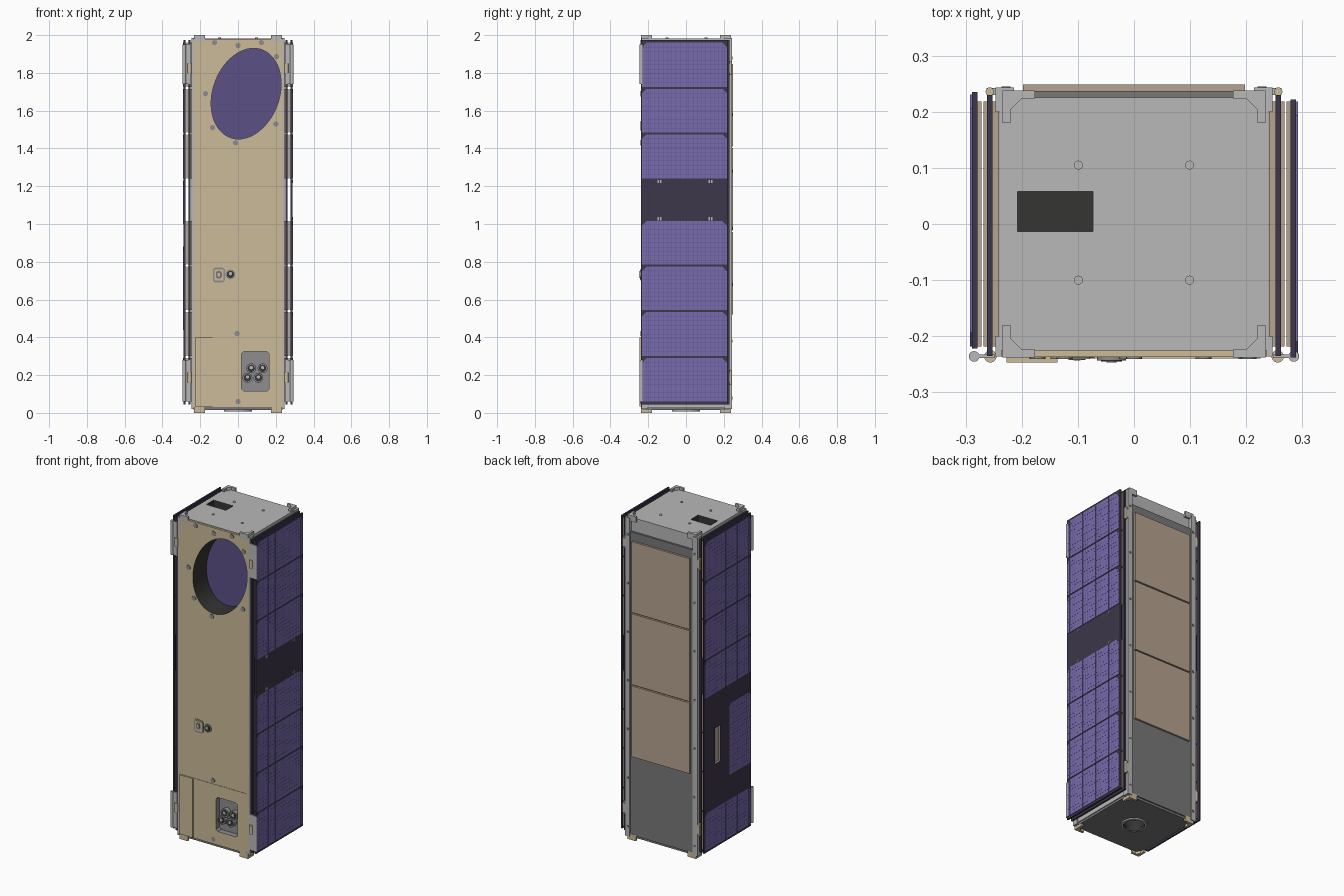
import bpy, bmesh, math

if "Cube" in bpy.data.objects:
    bpy.data.objects.remove(bpy.data.objects["Cube"])


def material(name, r, g, b):
    m = bpy.data.materials.new(name)
    m.diffuse_color = (r, g, b, 1)
    m.use_nodes = True
    m.node_tree.nodes["Principled BSDF"].inputs["Base Color"].default_value = m.diffuse_color
    return m


GOLD = material("gold_coating", 0.60, 0.50, 0.32)
TAN = material("tan_film", 0.47, 0.37, 0.28)
GREY = material("light_metal", 0.48, 0.48, 0.48)
MID = material("mid_metal", 0.27, 0.27, 0.27)
PANEL = material("dark_metal", 0.19, 0.19, 0.19)
DARK = material("dark_cavity", 0.035, 0.035, 0.033)
BOARD = material("panel_board", 0.045, 0.038, 0.068)
CELL = material("solar_cell", 0.19, 0.15, 0.41)
GRID = material("cell_grid", 0.13, 0.10, 0.31)
MIRROR = material("mirror", 0.105, 0.08, 0.235)


def build(name, polys, axis, lo, hi, mat):
    """Extrude 2D outlines along an axis: x->(y,z), y->(x,z), z->(x,y)."""
    place = {"x": lambda u, v, w: (w, u, v),
             "y": lambda u, v, w: (u, w, v),
             "z": lambda u, v, w: (u, v, w)}[axis]
    bm = bmesh.new()
    for pts in polys:
        a = [bm.verts.new(place(u, v, lo)) for u, v in pts]
        b = [bm.verts.new(place(u, v, hi)) for u, v in pts]
        bm.faces.new(a)
        bm.faces.new(b[::-1])
        for i in range(len(a)):
            j = (i + 1) % len(a)
            bm.faces.new((a[i], a[j], b[j], b[i]))
    bmesh.ops.recalc_face_normals(bm, faces=bm.faces[:])
    me = bpy.data.meshes.new(name)
    bm.to_mesh(me)
    bm.free()
    me.materials.append(mat)
    ob = bpy.data.objects.new(name, me)
    bpy.context.collection.objects.link(ob)
    return ob


def rect(u0, u1, v0, v1, c=0):
    """Rectangle, optionally with all four corners clipped."""
    if not c:
        return [(u0, v0), (u1, v0), (u1, v1), (u0, v1)]
    return [(u0 + c, v0), (u1 - c, v0), (u1, v0 + c), (u1, v1 - c),
            (u1 - c, v1), (u0 + c, v1), (u0, v1 - c), (u0, v0 + c)]


def circle(u, v, r, n=24):
    return [(u + r * math.cos(2 * math.pi * i / n), v + r * math.sin(2 * math.pi * i / n))
            for i in range(n)]


def box(name, x0, x1, y0, y1, z0, z1, mat):
    return build(name, [rect(x0, x1, y0, y1)], "z", z0, z1, mat)


def cut(cutter, *targets):
    cutter.hide_render = True
    for ob in targets:
        m = ob.modifiers.new("cut", "BOOLEAN")
        m.object, m.operation, m.solver = cutter, "DIFFERENCE", "EXACT"
        m.material_mode = "TRANSFER"
        bpy.context.view_layer.objects.active = ob
        bpy.ops.object.modifier_apply(modifier=m.name)
    bpy.data.objects.remove(cutter)


# Main body with its face panels
body = box("body", -0.24, 0.24, -0.225, 0.225, 0.03, 1.983, GREY)
front = box("front_panel", -0.236, 0.236, -0.237, -0.225, 0.03, 1.98, GOLD)
lower = box("front_lower_panel", -0.225, 0.225, -0.2395, -0.236, 0.035, 0.4, GOLD)
box("front_raised_strip", -0.227, -0.136, -0.247, -0.237, 0.035, 0.4, GOLD)
box("back_panel", -0.215, 0.215, 0.22, 0.237, 0.03, 1.90, PANEL)
bottom = box("bottom_plate", -0.235, 0.235, -0.23, 0.23, 0.016, 0.03, PANEL)

# Telescope opening: a leaning ellipse with a mirror at its floor
ring = [2 * math.pi * i / 64 for i in range(64)]


def ellipse(k=1):
    return [(0.043 + k * (0.04 * math.sin(t) + 0.181 * math.cos(t)),
             1.69 + k * 0.24 * math.sin(t)) for t in ring]


cut(build("aperture_cutter", [ellipse()], "y", -0.3, -0.09, DARK), body, front)
build("mirror", [ellipse(1.01)], "y", -0.104, -0.085, MIRROR)

# Connector recess, top window and bottom port
cut(build("recess_cutter", [rect(0.018, 0.165, 0.115, 0.325, 0.012)], "y", -0.3, -0.205, MID),
    body, front, lower)
cut(box("window_cutter", -0.208, -0.073, -0.013, 0.058, 1.90, 2.1, DARK), body)
cut(build("port_cutter", [circle(0, 0, 0.066, 40)], "z", -0.1, 0.10, DARK), body, bottom)
port = build("bottom_port_ring", [circle(0, 0, 0.074, 40)], "z", 0.008, 0.03, GREY)
cut(build("ring_cutter", [circle(0, 0, 0.06, 40)], "z", -0.1, 0.2, DARK), port)

# Round connectors
sockets = [(0.07, 0.236), (0.13, 0.236), (0.05, 0.186), (0.108, 0.186)]
for tag, spots, y in (("recess", sockets, -0.232), ("charge", [(-0.04, 0.733)], -0.243)):
    build(tag + "_socket_shell", [circle(x, z, 0.026) for x, z in spots], "y", y, -0.2, MID)
    build(tag + "_socket_core", [circle(x, z, 0.019) for x, z in spots], "y", y - 0.002, -0.2, DARK)
    build(tag + "_socket_pin", [circle(x, z + 0.004, 0.009) for x, z in spots], "y", y - 0.004, -0.2, GREY)

# Square data port
build("data_port_frame", [rect(-0.133, -0.07, 0.69, 0.77, 0.01)], "y", -0.239, -0.23, MID)
build("data_port_plate", [rect(-0.125, -0.078, 0.70, 0.76)], "y", -0.241, -0.23, GOLD)
build("data_port_hole", [rect(-0.117, -0.086, 0.712, 0.75, 0.007)], "y", -0.242, -0.23, PANEL)
build("data_port_tongue", [rect(-0.108, -0.095, 0.722, 0.74)], "y", -0.243, -0.23, GOLD)

# Screws on the front, top and back
screws = [(-0.124, 1.96), (0, 1.945), (0.124, 1.96), (0.204, 1.886), (-0.172, 1.69),
          (-0.135, 1.51), (0.2, 1.53), (-0.013, 1.43), (-0.005, 0.42), (0, 0.06)]
build("front_screws", [circle(x, z, 0.014, 16) for x, z in screws], "y", -0.2405, -0.23, MID)
build("top_screws", [circle(x, y, 0.008, 16) for x in (-0.099, 0.099) for y in (-0.1, 0.105)],
      "z", 1.97, 1.987, GREY)
build("back_screws", [circle(s * 0.228, 0.08 + 0.3 * i, 0.008, 12) for s in (-1, 1) for i in range(7)],
      "y", 0.22, 0.245, PANEL)

# Back radiator sheets
for i in range(3):
    z = 0.52 + 0.445 * i
    build(f"back_sheet_{i + 1}", [rect(-0.198, 0.198, z, z + 0.437)], "y", 0.236, 0.249, TAN)

# Corner rails, top corner caps and gold feet
L = [(0, 0), (0.058, 0), (0.058, 0.014), (0.034, 0.014), (0.014, 0.034), (0.014, 0.058), (0, 0.058)]
for sx in (-1, 1):
    for sy in (-1, 1):
        tag = ("left" if sx < 0 else "right") + ("_front" if sy < 0 else "_back")
        rail_y = sorted((sy * 0.2, sy * (0.243 if sy > 0 else 0.236)))
        rail_x = sorted((sx * 0.236, sx * 0.247)) if sy < 0 else sorted((sx * 0.214, sx * 0.247))
        box("rail_" + tag, *rail_x, *rail_y, 0.02, 1.985, GREY)
        corner = [(sx * (0.234 - u), sy * (0.238 - v)) for u, v in L]
        build("top_cap_" + tag, [corner], "z", 1.965, 2.0, GREY)
        build("foot_" + tag, [corner], "z", 0.0, 0.036, GOLD)


def span(s, a, b):
    return sorted((s * a, s * b))


def cell_outline(y0, y1, z0, z1, c=0.025):
    """Solar cell with its two upper corners clipped."""
    return [(y0, z0), (y1, z0), (y1, z1 - c), (y1 - c, z1), (y0 + c, z1), (y0, z1 - c)]


def grid_lines(y0, y1, z0, z1, c=0.027, step=0.0225, w=0.0012):
    ny, nz = round((y1 - y0) / step), round((z1 - z0) / step)
    ys = [y0 + (y1 - y0) * i / ny for i in range(1, ny)]
    zs = [z0 + (z1 - z0) * i / nz for i in range(1, nz)]
    out = [rect(y - w, y + w, z0, z1 - max(0, c - min(y - y0, y1 - y))) for y in ys]
    for z in zs:
        d = max(0, c - (z1 - z))
        out.append(rect(y0 + d, y1 - d, z - w, z + w))
    return out


# Folded solar wings: two boards a side, films between, cells outside
upper = [(1.725, 1.96), (1.485, 1.715), (1.24, 1.475)]
lower_rows = [(0.785, 1.015), (0.545, 0.775), (0.30, 0.535), (0.06, 0.29)]
rows = upper + lower_rows
for s, side in ((-1, "left"), (1, "right")):
    y0, y1 = (-0.238, 0.222) if s > 0 else (-0.222, 0.235)
    c0, c1 = y0 + 0.004, y1 - 0.004
    build(side + "_inner_board", [rect(-0.235, 0.23, 0.045, 1.975)], "x", *span(s, 0.252, 0.262), BOARD)
    outer = build(side + "_outer_board", [rect(y0, y1, 0.045, 1.975)], "x", *span(s, 0.279, 0.289), BOARD)
    films = [rect(-0.218, 0.218, a, b) for a, b in rows]
    build(side + "_inner_film", films, "x", *span(s, 0.241, 0.252), TAN)
    build(side + "_middle_film_a", films, "x", *span(s, 0.262, 0.268), TAN)
    build(side + "_middle_film_b", films, "x", *span(s, 0.272, 0.279), TAN)
    if s > 0:
        cells = [(c0, c1, a, b) for a, b in rows]
        build("right_clips", [rect(y + d, y + d + 0.006, z - 0.009, z + 0.009) for y in (-0.15, 0.12)
                              for d in (0, 0.013) for z in (1.225, 1.028)], "x", 0.285, 0.2915, GREY)
    else:
        cells = [(c0, c1, a, b) for a, b in upper + [(1.0, 1.23), (0.06, 0.29)]]
        cells.append((c0, 0.0, 0.44, 0.88))
        cut(build("slot_cutter", [rect(0.08, 0.13, 0.56, 0.78)], "x", -0.35, -0.273, GREY), outer)
    build(side + "_cells", [cell_outline(*c) for c in cells], "x", *span(s, 0.288, 0.292), CELL)
    build(side + "_cell_grid", [g for c in cells for g in grid_lines(*c)], "x",
          *span(s, 0.290, 0.2924), GRID)

    # Hinges at the top and bottom of each wing
    for tag, za, zb, ga, gb in (("lower", 0.06, 0.28, 0.16, 0.215), ("upper", 1.74, 1.95, 1.80, 1.85)):
        n = f"{side}_{tag}_hinge"
        build(n + "_outer_pin", [circle(s * 0.285, -0.236, 0.0095, 16)], "z", za, zb, GREY)
        box(n + "_link", *span(s, 0.248, 0.287), -0.239, -0.233, za, zb, GREY)
        build(n + "_inner_pin", [circle(s * 0.256, -0.236, 0.011, 16)], "z", ga, gb, GOLD)
        box(n + "_back_bracket", *span(s, 0.235, 0.263), 0.23, 0.242, ga, gb, GREY)
        build(n + "_back_pin", [circle(s * 0.257, 0.236, 0.0075, 16)], "z", ga - 0.01, gb + 0.01, GOLD)

# Smooth the round parts, keep hard edges
bpy.ops.object.select_all(action="SELECT")
bpy.context.view_layer.objects.active = body
bpy.ops.object.shade_smooth_by_angle(angle=math.radians(30))
